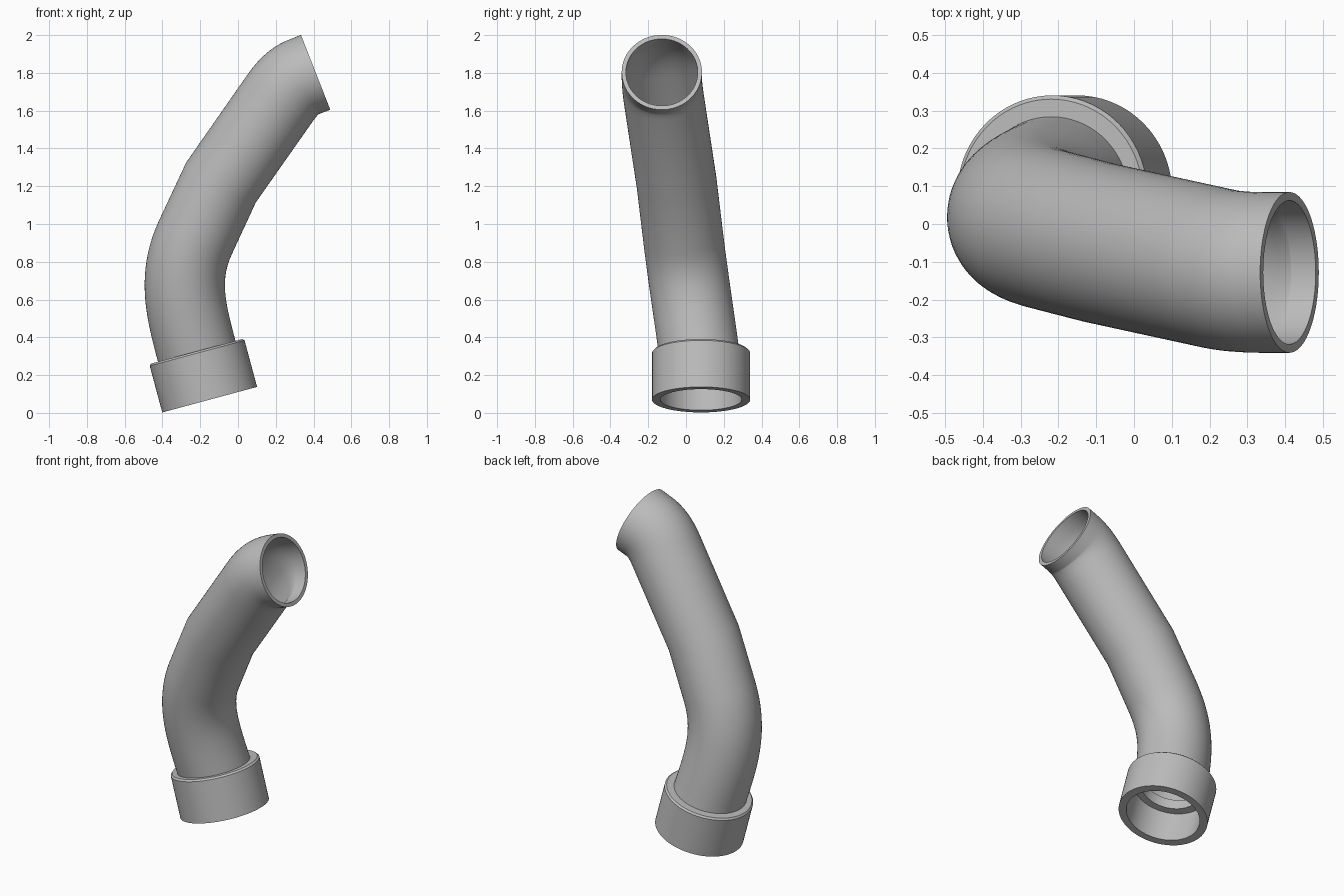
import bpy, bmesh, math
from mathutils import Vector
from mathutils.geometry import interpolate_bezier

cube = bpy.data.objects.get("Cube")
if cube:
    bpy.data.objects.remove(cube, do_unlink=True)

SIDES = 72

grey = bpy.data.materials.new("plain grey")
grey.use_nodes = True
colour = (0.5, 0.5, 0.5, 1)
grey.diffuse_color = colour
grey.node_tree.nodes["Principled BSDF"].inputs["Base Color"].default_value = colour


def ring(bm, centre, axis, radius):
    """Circle of vertices around an axis, with a steady start direction."""
    side = Vector((0, 1, 0)).cross(axis).normalized()
    up = axis.cross(side)
    turn = 2 * math.pi / SIDES
    return [bm.verts.new(centre + radius * (math.cos(i * turn) * side + math.sin(i * turn) * up))
            for i in range(SIDES)]


def closed_skin(name, rings):
    """Join (centre, axis, radius) rings into a ring-shaped solid."""
    bm = bmesh.new()
    loops = [ring(bm, *r) for r in rings]
    for a, b in zip(loops, loops[1:] + loops[:1]):
        for i in range(SIDES):
            j = (i + 1) % SIDES
            bm.faces.new((a[i], a[j], b[j], b[i]))
    bmesh.ops.recalc_face_normals(bm, faces=bm.faces)
    mesh = bpy.data.meshes.new(name)
    bm.to_mesh(mesh)
    bm.free()
    mesh.materials.append(grey)
    obj = bpy.data.objects.new(name, mesh)
    bpy.context.collection.objects.link(obj)
    bpy.ops.object.select_all(action="DESELECT")
    obj.select_set(True)
    bpy.context.view_layer.objects.active = obj
    bpy.ops.object.shade_smooth_by_angle(angle=math.radians(30))
    return obj


def bend(start, start_dir, end, end_dir, reach, count):
    return interpolate_bezier(start, start + reach * start_dir.normalized(),
                              end - reach * end_dir.normalized(), end, count)


# Socket collar: tilted ring with an inner ledge and a bevelled top edge
base = Vector((-0.15, 0.08, 0.07))
tilt = Vector((-0.26, 0, 0.966)).normalized()
profile = [(0.215, 0), (0.26, 0), (0.26, 0.255), (0.25, 0.265),
           (0.17, 0.265), (0.17, 0.2), (0.215, 0.2)]
closed_skin("socket_collar", [(base + h * tilt, tilt, r) for r, h in profile])

# Pipe centreline: lower bend, two straight runs, upper bend and mouth
foot = Vector((-0.219, 0.068, 0.328))
lower_end = Vector((-0.225, -0.015, 0.93))
kink = Vector((-0.09, -0.05, 1.22))
upper_start = Vector((0.223, -0.118, 1.667))
mouth_dir = Vector((0.931, 0, 0.365)).normalized()
mouth = Vector((0.411, -0.128, 1.803))
neck = mouth - 0.07 * mouth_dir

path = [base + 0.21 * tilt]
path += bend(foot, Vector((-0.26, -0.13, 0.966)), lower_end, kink - lower_end, 0.23, 20)
path += [kink]
path += bend(upper_start, upper_start - kink, neck, mouth_dir, 0.056, 14)
path += [mouth]

# Each ring faces along the average of its two neighbouring runs
last = len(path) - 1
axes = [tilt]
for i in range(1, last):
    axes.append(((path[i] - path[i - 1]).normalized()
                 + (path[i + 1] - path[i]).normalized()).normalized())
axes.append(mouth_dir)

# Hollow pipe: outer skin up, then the bore back down
outer = [(p, a, 0.2125) for p, a in zip(path, axes)]
bore = [(p, a, 0.172 + 0.018 * min(1, i / 20)) for i, (p, a) in enumerate(zip(path, axes))]
closed_skin("bent_pipe", outer + bore[::-1])
